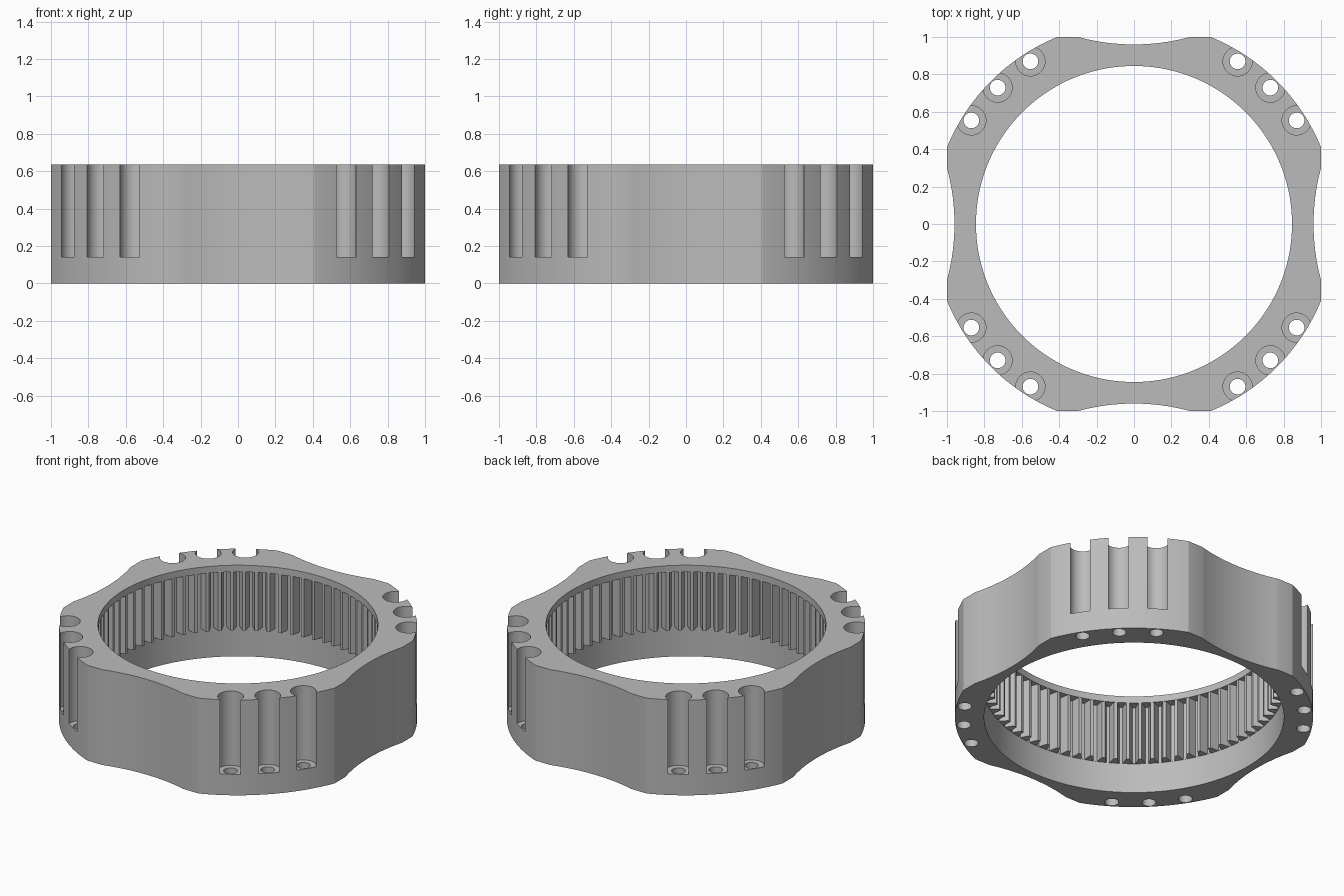
import bpy
import bmesh
from math import sin, cos, pi, radians, atan2, hypot, asin

HEIGHT = 0.635
TEETH = 72

if "Cube" in bpy.data.objects:
    bpy.data.objects.remove(bpy.data.objects["Cube"], do_unlink=True)

# Plain grey metal
grey = bpy.data.materials.new("grey_metal")
grey.use_nodes = True
colour = (0.5, 0.5, 0.5, 1)
grey.diffuse_color = colour
grey.node_tree.nodes["Principled BSDF"].inputs["Base Color"].default_value = colour


def circle(radius, count, cx=0, cy=0):
    return [(cx + radius * cos(2 * pi * i / count),
             cy + radius * sin(2 * pi * i / count)) for i in range(count)]


def prism(name, outlines, low, high):
    """Extrude one or more separate closed outlines from low to high."""
    bm = bmesh.new()
    for outline in outlines:
        face = bm.faces.new([bm.verts.new((x, y, low)) for x, y in outline])
        moved = bmesh.ops.extrude_face_region(bm, geom=[face])["geom"]
        top = [v for v in moved if isinstance(v, bmesh.types.BMVert)]
        bmesh.ops.translate(bm, verts=top, vec=(0, 0, high - low))
    bmesh.ops.recalc_face_normals(bm, faces=bm.faces)
    mesh = bpy.data.meshes.new(name)
    bm.to_mesh(mesh)
    bm.free()
    mesh.materials.append(grey)
    obj = bpy.data.objects.new(name, mesh)
    bpy.context.collection.objects.link(obj)
    return obj


def cut(target, cutter):
    """Subtract the cutter, then discard it."""
    cutter.hide_render = True
    mod = target.modifiers.new("cut", "BOOLEAN")
    mod.operation = "DIFFERENCE"
    mod.solver = "EXACT"
    mod.object = cutter
    bpy.context.view_layer.objects.active = target
    bpy.ops.object.modifier_apply(modifier=mod.name)
    bpy.data.objects.remove(cutter, do_unlink=True)


# Outer outline: one quarter is a scooped side, a short flat and a round corner
half_scoop, depth, flat_end = 0.30, 0.04, 0.41
scoop_r = (half_scoop ** 2 + depth ** 2) / (2 * depth)
scoop_angle = asin(half_scoop / scoop_r)
corner_r = hypot(1, flat_end)
corner_start = atan2(flat_end, 1)
quarter = []
for i in range(25):
    a = scoop_angle * (i / 12 - 1)
    quarter.append((1 - depth + scoop_r * (1 - cos(a)), scoop_r * sin(a)))
for i in range(25):
    a = corner_start + (pi / 2 - 2 * corner_start) * i / 24
    quarter.append((corner_r * cos(a), corner_r * sin(a)))
outline = []
for q in range(4):
    c, s = cos(q * pi / 2), sin(q * pi / 2)
    outline += [(x * c - y * s, x * s + y * c) for x, y in quarter]
ring = prism("ring_gear_housing", [outline], 0, HEIGHT)

# Bore: narrow top lip and wider smooth lower band
cut(ring, prism("lip_cutter", [circle(0.845, 144)], -0.1, HEIGHT + 0.1))
cut(ring, prism("lower_bore_cutter", [circle(0.905, 144)], -0.1, 0.20))

# Internal teeth between the lower band and the lip
gear = []
for t in range(TEETH):
    for offset, radius in ((-0.37, 0.847), (-0.24, 0.877), (-0.13, 0.904),
                           (0.13, 0.904), (0.24, 0.877), (0.37, 0.847)):
        a = 2 * pi * (t + offset) / TEETH
        gear.append((radius * cos(a), radius * sin(a)))
cut(ring, prism("tooth_cutter", [gear], 0.1, 0.59))

# Bolt slots open through the corner walls, with through holes in their floors
bolts = []
for q in range(4):
    for offset in (-12.5, 0, 12.5):
        a = radians(45 + 90 * q + offset)
        bolts.append((1.031 * cos(a), 1.031 * sin(a)))
cut(ring, prism("slot_cutter", [circle(0.078, 40, x, y) for x, y in bolts],
                0.14, HEIGHT + 0.1))
cut(ring, prism("hole_cutter", [circle(0.042, 32, x, y) for x, y in bolts],
                -0.1, 0.3))

# Smooth curved walls, keep machined edges crisp
bpy.ops.object.select_all(action="DESELECT")
ring.select_set(True)
bpy.context.view_layer.objects.active = ring
bpy.ops.object.shade_smooth_by_angle(angle=radians(16))
